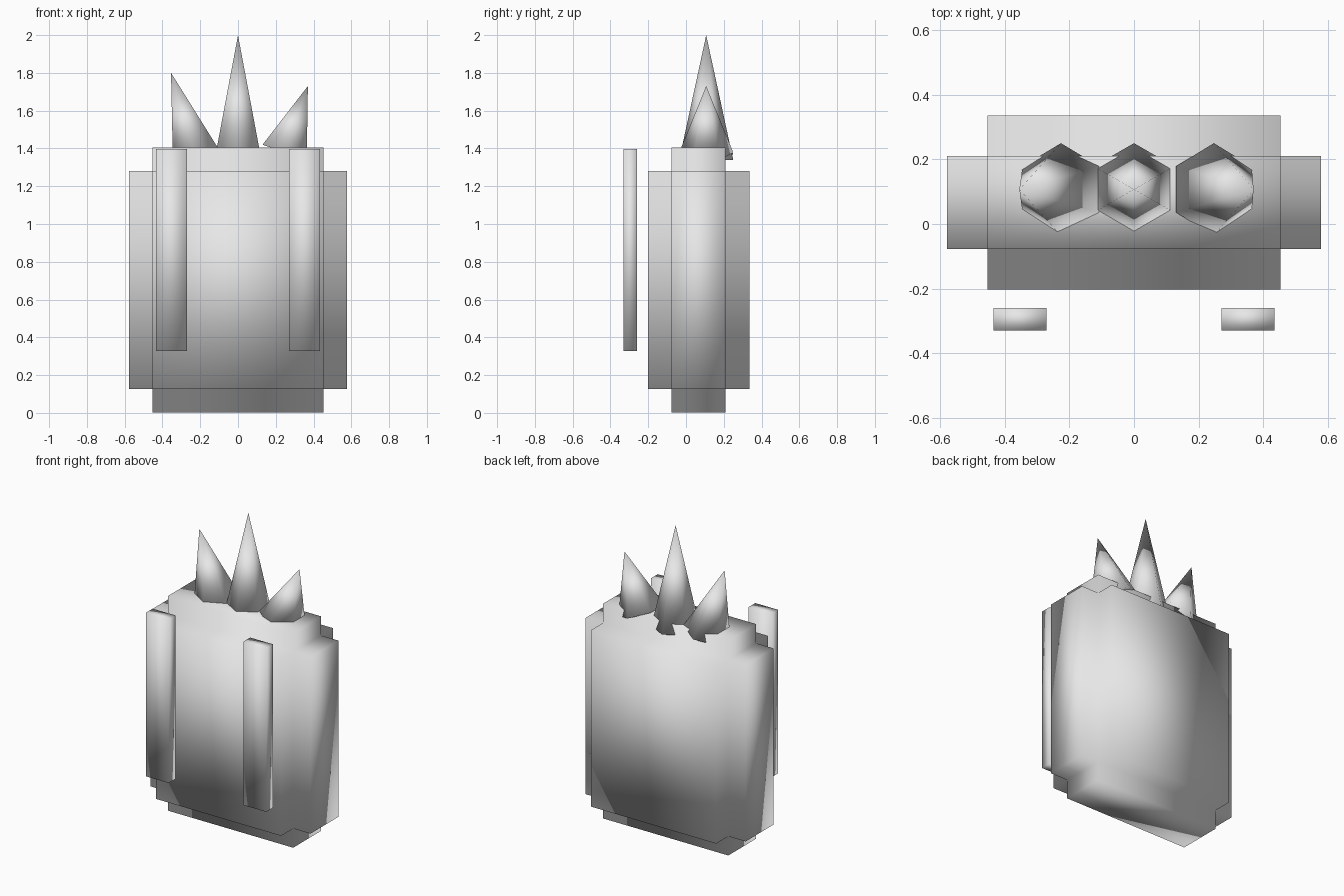
import bpy, bmesh, math
from mathutils import Matrix, Vector

if "Cube" in bpy.data.objects:
    bpy.data.objects.remove(bpy.data.objects["Cube"])

# One plain grey for everything
grey = bpy.data.materials.new("plain_grey")
grey.diffuse_color = (0.8, 0.8, 0.8, 1)
grey.use_nodes = True
grey.node_tree.nodes["Principled BSDF"].inputs["Base Color"].default_value = grey.diffuse_color


def finish(name, bm):
    """Turn a bmesh into a fully smooth object."""
    bmesh.ops.recalc_face_normals(bm, faces=bm.faces[:])
    for f in bm.faces:
        f.smooth = True
    mesh = bpy.data.meshes.new(name)
    bm.to_mesh(mesh)
    bm.free()
    mesh.materials.append(grey)
    obj = bpy.data.objects.new(name, mesh)
    bpy.context.collection.objects.link(obj)
    return obj


def box(lo, hi):
    """Box bmesh between two opposite corners."""
    lo, hi = Vector(lo), Vector(hi)
    bm = bmesh.new()
    bmesh.ops.create_cube(bm, size=1)
    bmesh.ops.scale(bm, vec=hi - lo, verts=bm.verts[:])
    bmesh.ops.translate(bm, vec=(lo + hi) / 2, verts=bm.verts[:])
    return bm


def spike(name, x, z, length, tilt, radius=0.143, y=0.107):
    """Six-sided capped cone leaning sideways by tilt degrees."""
    bm = bmesh.new()
    ring = [bm.verts.new((radius * math.sin(i * math.pi / 3),
                          radius * math.cos(i * math.pi / 3), 0)) for i in range(6)]
    tip = bm.verts.new((0, 0, length))
    bm.faces.new(ring)
    for i in range(6):
        bm.faces.new((ring[i], ring[(i + 1) % 6], tip))
    bm.transform(Matrix.Translation((x, y, z)) @ Matrix.Rotation(math.radians(tilt), 4, 'Y'))
    finish(name, bm)


# Pack body: a core box with every face pushed out, leaving stepped edges
body = box((-0.453, -0.077, 0.127), (0.453, 0.21, 1.28))
body.normal_update()
faces = [(f, f.normal.copy()) for f in body.faces]
for f, n in faces:
    new = bmesh.ops.extrude_discrete_faces(body, faces=[f])["faces"][0]
    bmesh.ops.translate(body, vec=n * 0.125, verts=new.verts[:])
bmesh.ops.remove_doubles(body, verts=body.verts[:], dist=0.0001)
finish("pack_body", body)

# Shoulder straps standing clear of the front
for side, name in ((-1, "left_strap"), (1, "right_strap")):
    xs = sorted((side * 0.27, side * 0.435))
    finish(name, box((xs[0], -0.33, 0.328), (xs[1], -0.26, 1.397)))

# Spikes on top
spike("centre_spike", 0, 1.34, 0.66, 0)
spike("left_spike", -0.226, 1.369, 0.45, -16.6)
spike("right_spike", 0.247, 1.379, 0.372, 19.3)
